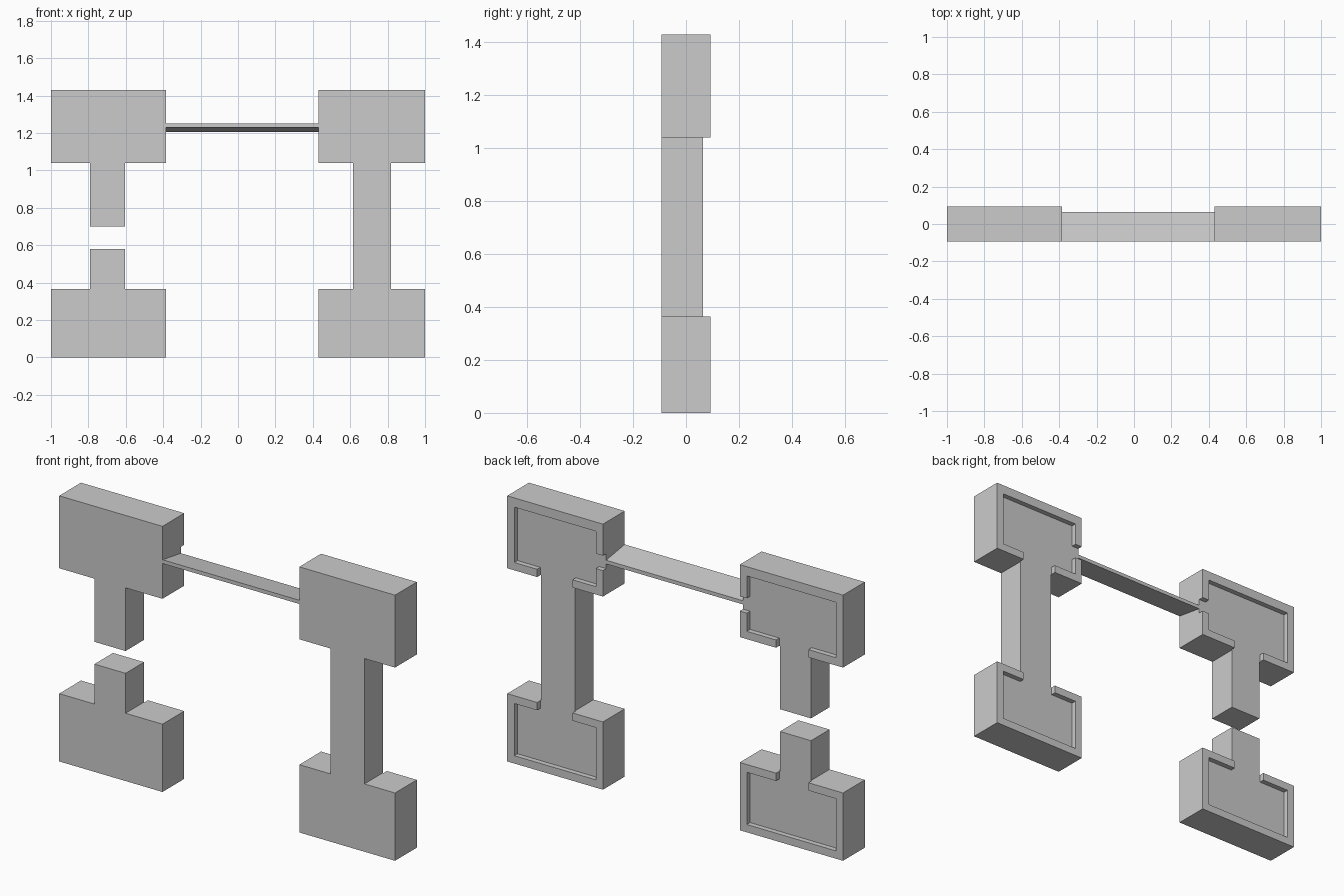
import bpy, bmesh

if "Cube" in bpy.data.objects:
    bpy.data.objects.remove(bpy.data.objects["Cube"])

FRONT, BACK, FLOOR = -0.0925, 0.0925, 0.065


def prism(name, pts, lo, hi, axis="y"):
    """Extrude a profile: (x, z) along y, or (y, z) along x."""
    bm = bmesh.new()
    put = (lambda p, t: (p[0], t, p[1])) if axis == "y" else (lambda p, t: (t, p[0], p[1]))
    face = bm.faces.new([bm.verts.new(put(p, lo)) for p in pts])
    ext = bmesh.ops.extrude_face_region(bm, geom=[face])
    step = (0, hi - lo, 0) if axis == "y" else (hi - lo, 0, 0)
    bmesh.ops.translate(bm, vec=step, verts=[v for v in ext["geom"] if isinstance(v, bmesh.types.BMVert)])
    bmesh.ops.recalc_face_normals(bm, faces=bm.faces)
    mesh = bpy.data.meshes.new(name)
    bm.to_mesh(mesh)
    bm.free()
    ob = bpy.data.objects.new(name, mesh)
    bpy.context.collection.objects.link(ob)
    return ob


def carve(ob, boxes):
    """Sink each (x0, x1, z0, z1) rectangle into the back down to FLOOR."""
    for x0, x1, z0, z1 in boxes:
        cutter = prism("cutter", [(x0, z0), (x1, z0), (x1, z1), (x0, z1)], FLOOR, 0.2)
        mod = ob.modifiers.new("carve", "BOOLEAN")
        mod.operation, mod.solver, mod.object = "DIFFERENCE", "EXACT", cutter
        bpy.context.view_layer.update()
        mesh = bpy.data.meshes.new_from_object(ob.evaluated_get(bpy.context.evaluated_depsgraph_get()))
        ob.modifiers.clear()
        ob.data = mesh
        bpy.data.objects.remove(cutter)


RIM, LOW, HIGH, TOP = 0.042, 0.365, 1.04, 1.43
LX0, LX1, LA, LB = -1.0, -0.385, -0.79, -0.605     # left block and stub
RX0, RX1, RA, RB = 0.43, 1.0, 0.615, 0.818         # right block and leg
E = 0.004

# Upper left block with hanging stub
ob = prism("upper_left_block", [(LX0, HIGH), (LA, HIGH), (LA, 0.70), (LB, 0.70), (LB, HIGH),
                                (LX1, HIGH), (LX1, TOP), (LX0, TOP)], FRONT, BACK)
carve(ob, [(LX0 + RIM, LX1 - RIM, HIGH + RIM, TOP - 0.05),
           (LA - E, LB + E, 0.6, 1.2),
           (-0.6, -0.3, 1.18, 1.26)])

# Lower left block with standing stub
ob = prism("lower_left_block", [(LX0, 0), (LX1, 0), (LX1, LOW), (LB, LOW), (LB, 0.58),
                                (LA, 0.58), (LA, LOW), (LX0, LOW)], FRONT, BACK)
carve(ob, [(LX0 + RIM, LX1 - RIM, RIM, LOW - RIM),
           (LA - E, LB + E, 0.2, 0.7)])

# Right side: two blocks joined by a leg
ob = prism("right_blocks_and_leg", [(RX0, 0), (RX1, 0), (RX1, LOW), (RB, LOW), (RB, HIGH), (RX1, HIGH),
                                    (RX1, TOP), (RX0, TOP), (RX0, HIGH), (RA, HIGH), (RA, LOW),
                                    (RX0, LOW)], FRONT, BACK)
carve(ob, [(RX0 + RIM, RX1 - RIM, RIM, LOW - RIM),
           (RX0 + RIM, RX1 - RIM, HIGH + RIM, TOP - 0.05),
           (RA - E, RB + E, 0.2, 1.2),
           (0.35, 0.65, 1.18, 1.26)])

# Thin tilted bar between the upper blocks
prism("cross_bar", [(FRONT, 1.23), (FLOOR, 1.205), (FLOOR, 1.225), (FRONT, 1.25)], LX1, RX0, "x")
